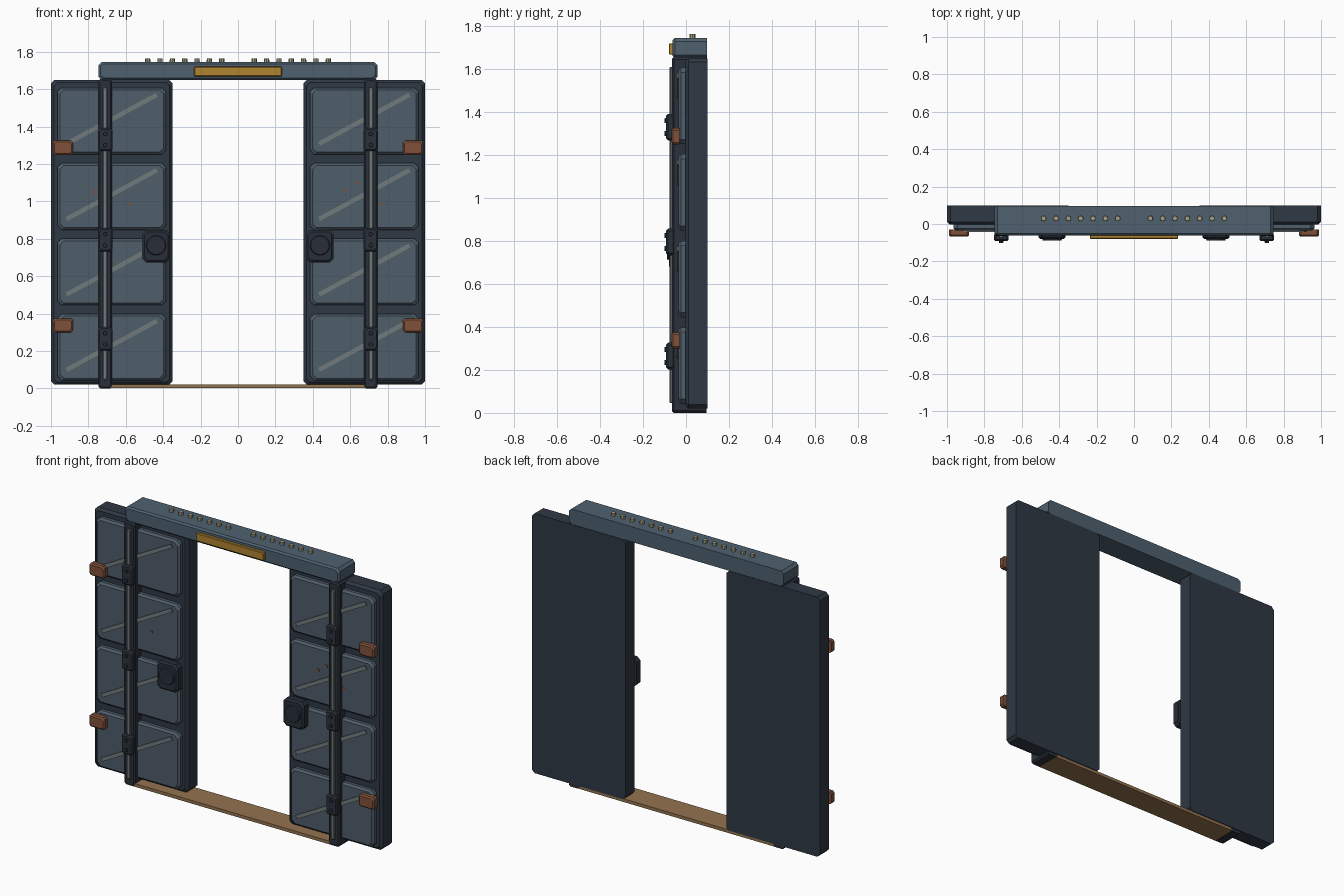
import bpy, bmesh, math

cube = bpy.data.objects.get("Cube")
if cube:
    bpy.data.objects.remove(cube, do_unlink=True)


def material(name, hexcode):
    rgb = [int(hexcode[i:i + 2], 16) / 255 for i in (0, 2, 4)]
    col = [((c + 0.055) / 1.055) ** 2.4 for c in rgb] + [1]
    m = bpy.data.materials.new(name)
    m.use_nodes = True
    m.diffuse_color = col
    m.node_tree.nodes["Principled BSDF"].inputs["Base Color"].default_value = col
    return m


DOOR = material("dark slate", "2F3844")
PANEL = material("blue grey", "4F5D6A")
BEAM = material("steel blue", "4E616F")
POST = material("charcoal", "2A303B")
STRIP = material("worn grey", "717A7C")
GRIP = material("dark rubber", "272D39")
RUST = material("rust brown", "80513A")
YELLOW = material("ochre yellow", "B08530")
SILL = material("tan", "947350")
BOLT = material("pale brass", "A69D82")


def finish(name, bm, mat):
    bmesh.ops.recalc_face_normals(bm, faces=bm.faces)
    me = bpy.data.meshes.new(name)
    bm.to_mesh(me)
    bm.free()
    me.materials.append(mat)
    ob = bpy.data.objects.new(name, me)
    bpy.context.collection.objects.link(ob)
    return ob


def outline(x0, x1, z0, z1, c):
    """Rectangle with cut corners."""
    return [(x0 + c, z0), (x1 - c, z0), (x1, z0 + c), (x1, z1 - c),
            (x1 - c, z1), (x0 + c, z1), (x0, z1 - c), (x0, z0 + c)]


def plate(name, mat, xs, zs, ys, corner=0.01, lip=0.008):
    """Cut-corner slab along y, chamfered round its front rim only."""
    bm = bmesh.new()
    rings = []
    for y, inset in ((ys[1], 0), (ys[0] + lip, 0), (ys[0], lip)):
        pts = outline(xs[0] + inset, xs[1] - inset, zs[0] + inset, zs[1] - inset, corner)
        rings.append([bm.verts.new((x, y, z)) for x, z in pts])
    bm.faces.new(rings[0])
    bm.faces.new(rings[-1])
    for a, b in zip(rings, rings[1:]):
        for i in range(len(a)):
            j = (i + 1) % len(a)
            bm.faces.new((a[i], a[j], b[j], b[i]))
    return finish(name, bm, mat)


def box(name, mat, xs, zs, ys):
    bm = bmesh.new()
    bmesh.ops.create_cube(bm, size=1)
    for v in bm.verts:
        v.co = [r[0] if c < 0 else r[1] for c, r in zip(v.co, (xs, ys, zs))]
    return finish(name, bm, mat)


def disc(name, mat, centre, radius, depth, sides, upright=False):
    bm = bmesh.new()
    bmesh.ops.create_cone(bm, cap_ends=True, segments=sides, radius1=radius,
                          radius2=radius * 0.9, depth=depth)
    ob = finish(name, bm, mat)
    ob.location = centre
    if not upright:
        ob.rotation_euler.x = math.pi / 2
    return ob


def span(centre, half):
    return (centre - half, centre + half)


for side, s in (("right", -1), ("left", 1)):
    mid = s * 0.675

    # Door slab and its four raised panels with a diagonal brace each
    plate(f"{side}_door", DOOR, span(mid, 0.325), (0.02, 1.65), (-0.003, 0.1), 0.018, 0.015)
    for i in range(4):
        z = 0.22 + i * 0.403
        plate(f"{side}_panel_{i}", PANEL, span(mid, 0.29), span(z, 0.178),
              (-0.035, 0), 0.022, 0.012)
        brace = box(f"{side}_brace_{i}", STRIP, (-0.275, 0.275), (-0.012, 0.012), (-0.008, 0.004))
        brace.location = (mid, -0.035, z + 0.01)
        brace.rotation_euler.y = -math.atan2(0.26, 0.48)

    # Frame post with a rail, clamps and bolts
    px = s * 0.71
    plate(f"{side}_post", POST, span(px, 0.037), (0, 1.655), (-0.065, 0.095), 0.01, 0.008)
    plate(f"{side}_rail", STRIP, span(px, 0.012), (0.045, 1.61), (-0.076, -0.06), 0.004, 0.004)
    for i, z in enumerate((0.265, 0.795, 1.33)):
        plate(f"{side}_clamp_{i}", POST, span(px, 0.038), span(z, 0.062), (-0.092, -0.06))
        for k in (-1, 1):
            disc(f"{side}_clamp_bolt_{i}_{k}", GRIP, (px, -0.095, z + k * 0.03), 0.012, 0.012, 8)

    # Handle
    hx = s * 0.438
    plate(f"{side}_handle", GRIP, span(hx, 0.073), span(0.76, 0.087), (-0.08, -0.03), 0.02, 0.01)
    disc(f"{side}_handle_disc", GRIP, (hx, -0.082, 0.765), 0.055, 0.014, 20)

    # Rusty hinge blocks
    for i, z in enumerate((0.337, 1.287)):
        plate(f"{side}_hinge_{i}", RUST, span(s * 0.936, 0.053), span(z, 0.038), (-0.068, -0.03))

    # Bolts on top of the beam
    for i in range(7):
        disc(f"{side}_beam_bolt_{i}", BOLT, (s * 0.285 + (i - 3) * 0.066, 0.03, 1.752),
             0.015, 0.022, 8, True)

# Small rust chips on the panels
for i, (x, z) in enumerate(((-0.76, 1.05), (-0.65, 1.05), (-0.58, 0.99),
                            (0.58, 1.06), (0.64, 1.10), (0.76, 0.99))):
    box(f"rust_chip_{i}", RUST, span(x, 0.009), span(z, 0.007), (-0.039, -0.034))

# Top beam, sign plate and floor sill
plate("top_beam", BEAM, (-0.745, 0.745), (1.65, 1.745), (-0.062, 0.097), 0.016, 0.01)
plate("sign_plate", YELLOW, (-0.235, 0.235), (1.668, 1.72), (-0.08, -0.06), 0.003, 0.004)
box("floor_sill", SILL, (-0.715, 0.715), (0.001, 0.021), (-0.06, 0.095))
